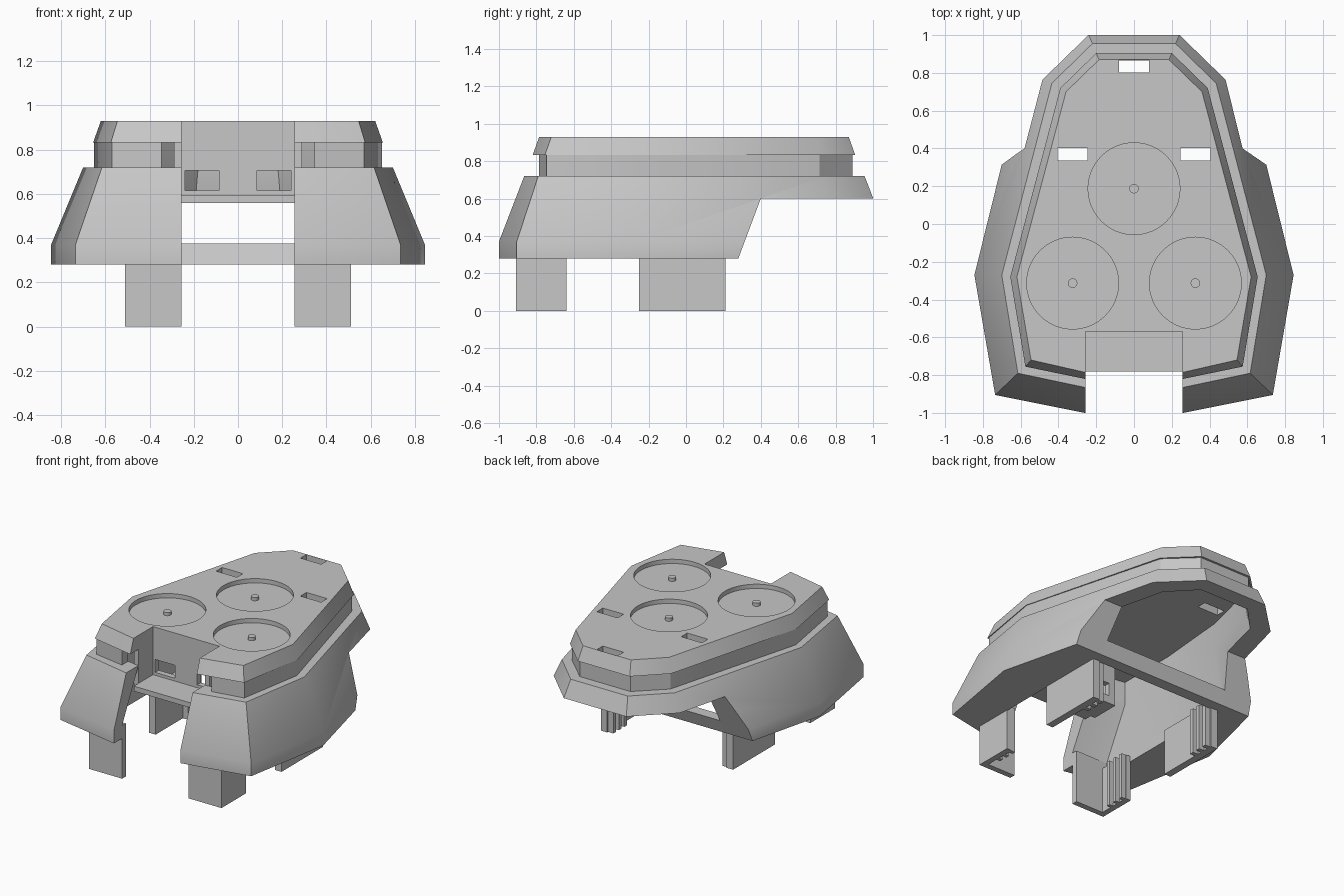
import bpy, bmesh, math

cube = bpy.data.objects.get("Cube")
if cube:
    bpy.data.objects.remove(cube, do_unlink=True)

grey = bpy.data.materials.new("plain_grey")
grey.use_nodes = True
COLOUR = (0.57, 0.57, 0.57, 1)
grey.diffuse_color = COLOUR
grey.node_tree.nodes["Principled BSDF"].inputs["Base Color"].default_value = COLOUR


def finish(name, bm):
    bmesh.ops.recalc_face_normals(bm, faces=bm.faces)
    mesh = bpy.data.meshes.new(name)
    bm.to_mesh(mesh)
    bm.free()
    mesh.materials.append(grey)
    obj = bpy.data.objects.new(name, mesh)
    bpy.context.collection.objects.link(obj)
    return obj


def loft(name, levels):
    """Skin a stack of half outlines, each mirrored across x = 0."""
    bm = bmesh.new()
    rings = []
    for z, half in levels:
        loop = half + [(-x, y) for x, y in reversed(half)]
        rings.append([bm.verts.new((x, y, z)) for x, y in loop])
    for low, high in zip(rings, rings[1:]):
        n = len(low)
        for i in range(n):
            j = (i + 1) % n
            bm.faces.new((low[i], low[j], high[j], high[i]))
    bm.faces.new(rings[0])
    bm.faces.new(rings[-1])
    return finish(name, bm)


def extrude_x(name, profile, half_width):
    """Prism with a (y, z) profile, centred on x = 0."""
    bm = bmesh.new()
    ends = [[bm.verts.new((x, y, z)) for y, z in profile]
            for x in (-half_width, half_width)]
    n = len(profile)
    for i in range(n):
        j = (i + 1) % n
        bm.faces.new((ends[0][i], ends[0][j], ends[1][j], ends[1][i]))
    for end in ends:
        bm.faces.new(end)
    return finish(name, bm)


def box(name, x, y, z):
    bm = bmesh.new()
    bmesh.ops.create_cube(bm, size=1)
    for v in bm.verts:
        v.co = [r[0] + (c + 0.5) * (r[1] - r[0]) for c, r in zip(v.co, (x, y, z))]
    return finish(name, bm)


def cylinder(name, centre, radius, z0, z1, sides):
    bm = bmesh.new()
    bmesh.ops.create_cone(bm, cap_ends=True, segments=sides, radius1=radius,
                          radius2=radius, depth=z1 - z0)
    bmesh.ops.translate(bm, verts=bm.verts, vec=(*centre, (z0 + z1) / 2))
    return finish(name, bm)


def cut(target, cutter):
    cutter.hide_render = True
    mod = target.modifiers.new("cut", "BOOLEAN")
    mod.operation, mod.solver, mod.object = "DIFFERENCE", "EXACT", cutter
    bpy.context.view_layer.objects.active = target
    bpy.ops.object.modifier_apply(modifier=mod.name)
    bpy.data.objects.remove(cutter, do_unlink=True)


# Half outlines, front to back
skirt_low = [(0.26, -1.0), (0.735, -0.905), (0.845, -0.27), (0.58, 0.80), (0.28, 1.09)]
skirt_top = [(0.26, -0.865), (0.615, -0.79), (0.70, -0.27), (0.435, 0.745), (0.22, 0.955)]
groove = [(0.26, -0.80), (0.57, -0.745), (0.65, -0.28), (0.38, 0.715), (0.195, 0.89)]
deck_low = [(0.26, -0.82), (0.575, -0.755), (0.655, -0.28), (0.39, 0.72), (0.20, 0.905)]
deck_top = [(0.26, -0.785), (0.545, -0.72), (0.62, -0.28), (0.36, 0.70), (0.185, 0.87)]
inner_low = [(0.26, -0.91), (0.505, -0.87), (0.505, -0.27), (0.50, 0.25), (0.38, 0.75), (0.21, 0.93)]
inner_top = [(0.26, -0.73), (0.505, -0.69), (0.505, -0.27), (0.46, 0.25), (0.35, 0.69), (0.18, 0.865)]

# Armour shell: sloped skirt, groove and bevelled deck, hollow with thick sides
shell = loft("armour_shell", [(0.28, skirt_low), (0.37, skirt_low), (0.72, skirt_top),
                              (0.72, groove), (0.832, groove),
                              (0.832, deck_low), (0.93, deck_top)])
cut(shell, loft("hollow", [(0.2, inner_low), (0.37, inner_low),
                           (0.72, inner_top), (0.88, inner_top)]))
cut(shell, extrude_x("rear_cut", [(0.25, 0.2), (0.4, 0.6), (1.3, 0.6), (1.3, 0.2)], 1.2))
cut(shell, box("notch", (-0.256, 0.256), (-1.2, -0.57), (0, 1.2)))
for s in (-1, 1):
    cut(shell, box("groove_gap", sorted((s * 0.24, s * 0.345)), (-0.86, -0.6), (0.7201, 0.8319)))

# Round recesses with a centre pin
for label, centre in (("rear", (0, 0.187)), ("left", (0.325, -0.313)), ("right", (-0.325, -0.313))):
    cut(shell, cylinder("recess", centre, 0.243, 0.9, 1.0, 64))
    cylinder(label + "_pin", centre, 0.025, 0.895, 0.922, 24)

# Through slots in the deck
for x, y in ((0, 0.835), (0.325, 0.37), (-0.325, 0.37)):
    cut(shell, box("slot", (x - 0.08, x + 0.08), (y - 0.033, y + 0.033), (0.8, 1)))

# Notch lining: back wall with two square holes, floor plate and cheeks
wall = box("notch_back_wall", (-0.29, 0.29), (-0.57, -0.53), (0.56, 0.89))
for s in (-1, 1):
    cut(wall, box("hole", sorted((s * 0.085, s * 0.24)), (-0.7, -0.4), (0.615, 0.705)))
    box("notch_cheek", sorted((s * 0.256, s * 0.29)), (-0.73, -0.53), (0.56, 0.89))
box("notch_floor", (-0.256, 0.256), (-0.78, -0.53), (0.56, 0.595))

# Sloped bar joining the skirt sides at the rear
extrude_x("rear_crossbar", [(0.28, 0.28), (0.315, 0.375), (0.235, 0.375), (0.2, 0.28)], 0.54)

# Legs: angled front brackets and flat middle panels, ribbed inside
for s, side in ((1, "left"), (-1, "right")):
    def leg_box(name, x0, x1, y, z):
        return box(f"{side}_{name}", sorted((s * x0, s * x1)), y, z)

    leg_box("front_leg_face", 0.256, 0.51, (-0.91, -0.87), (0, 0.37))
    leg_box("front_leg_side", 0.47, 0.51, (-0.87, -0.64), (0, 0.32))
    leg_box("middle_leg", 0.46, 0.51, (-0.25, 0.21), (0, 0.32))
    for i in range(3):
        y = 0.05 + i * 0.06
        leg_box("middle_leg_rib", 0.42, 0.46, (y, y + 0.03), (0, 0.32))
        y = -0.79 + i * 0.06
        leg_box("front_leg_rib", 0.44, 0.47, (y, y + 0.025), (0, 0.32))

# Soften shallow bends, keep real edges sharp
bpy.ops.object.select_all(action="DESELECT")
shell.select_set(True)
bpy.context.view_layer.objects.active = shell
bpy.ops.object.shade_smooth_by_angle(angle=math.radians(30))
